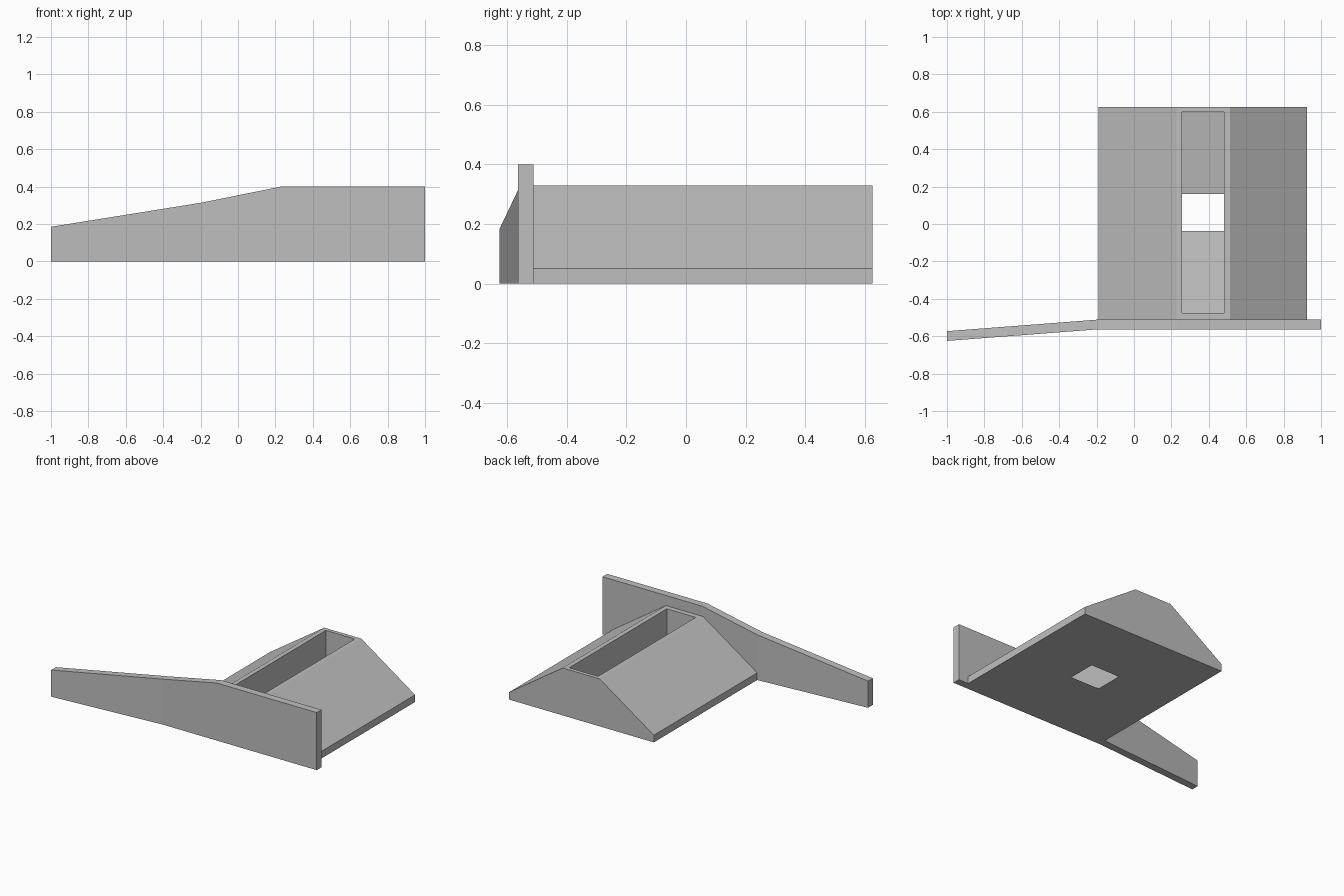
import bpy
import bmesh
from mathutils import Vector

cube = bpy.data.objects.get("Cube")
if cube:
    bpy.data.objects.remove(cube, do_unlink=True)

concrete = bpy.data.materials.new("concrete_grey")
concrete.use_nodes = True
grey = (0.52, 0.52, 0.52, 1)
concrete.diffuse_color = grey
concrete.node_tree.nodes["Principled BSDF"].inputs["Base Color"].default_value = grey


def finish(name, bm):
    bmesh.ops.recalc_face_normals(bm, faces=bm.faces)
    mesh = bpy.data.meshes.new(name)
    bm.to_mesh(mesh)
    bm.free()
    mesh.materials.append(concrete)
    obj = bpy.data.objects.new(name, mesh)
    bpy.context.scene.collection.objects.link(obj)
    return obj


def prism(name, outline, sweep):
    """Extrude a flat 3D outline along a vector."""
    bm = bmesh.new()
    face = bm.faces.new([bm.verts.new(p) for p in outline])
    ext = bmesh.ops.extrude_face_region(bm, geom=[face])
    moved = [g for g in ext["geom"] if isinstance(g, bmesh.types.BMVert)]
    bmesh.ops.translate(bm, verts=moved, vec=Vector(sweep))
    return finish(name, bm)


# Sloped main body with a flat crest
front, back = -0.511, 0.625
section = [(-0.19, 0), (0.925, 0), (0.925, 0.05), (0.512, 0.33), (0.226, 0.33), (-0.19, 0.05)]
body = prism("sloped_body", [(x, front, z) for x, z in section], (0, back - front, 0))

# Long pocket whose floor falls to an opening through the base
pocket = [(-0.475, 0.5), (-0.475, 0.06), (-0.037, 0), (-0.037, -0.1),
          (0.16, -0.1), (0.16, 0), (0.598, 0.06), (0.598, 0.5)]
cutter = prism("pocket_cutter", [(0.257, y, z) for y, z in pocket], (0.223, 0, 0))
cutter.hide_render = True
cut = body.modifiers.new("pocket", "BOOLEAN")
cut.operation = "DIFFERENCE"
cut.solver = "EXACT"
cut.object = cutter
bpy.context.view_layer.update()
result = bpy.data.meshes.new_from_object(body.evaluated_get(bpy.context.evaluated_depsgraph_get()))
body.modifiers.clear()
body.data = result
bpy.data.objects.remove(cutter, do_unlink=True)

# Front wall, bending forward into a tapering wing
stations = [(-1, -0.625, 0.185), (-0.19, -0.563, 0.315), (0.23, -0.563, 0.4), (1, -0.563, 0.4)]
bm = bmesh.new()
rings = []
for x, y, top in stations:
    corners = [(x, y, 0), (x, y + 0.052, 0), (x, y + 0.052, top), (x, y, top)]
    rings.append([bm.verts.new(c) for c in corners])
for a, b in zip(rings, rings[1:]):
    for i in range(4):
        j = (i + 1) % 4
        bm.faces.new((a[i], a[j], b[j], b[i]))
bm.faces.new(rings[0])
bm.faces.new(rings[-1])
finish("front_wall", bm)
